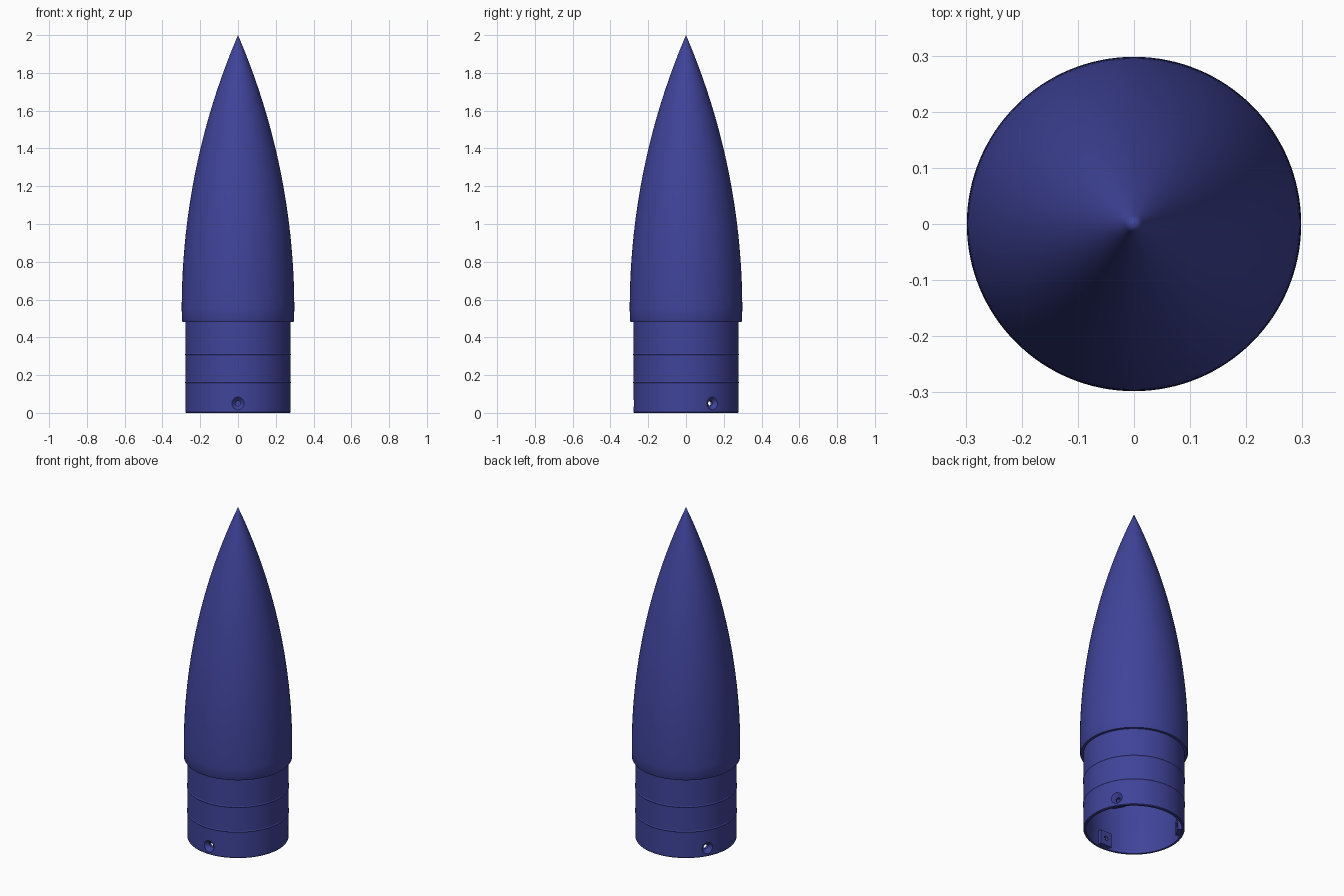
import bpy, math
from math import cos, sin, pi, radians

if "Cube" in bpy.data.objects:
    bpy.data.objects.remove(bpy.data.objects["Cube"])

SEG = 128
R, BASE, TIP = 0.298, 0.55, 2.0
BODY_R, INNER_R = 0.278, 0.263
HOLE_Z = 0.05
HOLE_ANGLES = [radians(a) for a in (-90, 30, 150)]

blue = bpy.data.materials.new("navy_blue")
blue.diffuse_color = (0.05, 0.057, 0.32, 1)
blue.use_nodes = True
blue.node_tree.nodes["Principled BSDF"].inputs["Base Color"].default_value = blue.diffuse_color


def lathe(name, profile, closed=False):
    """Revolve an (r, z) profile around z; points with r = 0 become poles."""
    verts, faces, rings = [], [], []
    for r, z in profile:
        n = 1 if r == 0 else SEG
        rings.append([len(verts) + i for i in range(n)])
        verts += [(r * cos(2 * pi * i / SEG), r * sin(2 * pi * i / SEG), z) for i in range(n)]
    pairs = list(zip(rings, rings[1:]))
    if closed:
        pairs.append((rings[-1], rings[0]))
    for a, b in pairs:
        for i in range(SEG):
            j = (i + 1) % SEG
            f = [a[i % len(a)], a[j % len(a)], b[j % len(b)], b[i % len(b)]]
            faces.append(list(dict.fromkeys(f)))
    me = bpy.data.meshes.new(name)
    me.from_pydata(verts, [], faces)
    ob = bpy.data.objects.new(name, me)
    bpy.context.collection.objects.link(ob)
    me.materials.append(blue)
    return ob


def ogive(radius, base, tip, steps=40):
    """Tangent ogive from base radius to a point at the tip."""
    length = tip - base
    rho = (radius ** 2 + length ** 2) / (2 * radius)
    pts = [(math.sqrt(rho ** 2 - (length * i / steps) ** 2) + radius - rho,
            base + length * i / steps) for i in range(steps)]
    return pts + [(0, tip)]


def smooth(ob):
    bpy.ops.object.select_all(action='DESELECT')
    ob.select_set(True)
    bpy.context.view_layer.objects.active = ob
    bpy.ops.object.shade_smooth_by_angle(angle=radians(30))


def drill(ob, cutters):
    for c in cutters:
        m = ob.modifiers.new("hole", 'BOOLEAN')
        m.object, m.operation, m.solver = c, 'DIFFERENCE', 'EXACT'


# Hollow nose cone: shoulder, lip and pointed ogive, then the inner wall
outer = [(INNER_R, 0), (BODY_R - 0.003, 0), (BODY_R, 0.004), (BODY_R, 0.48),
         (R - 0.005, 0.48), (R - 0.001, 0.488)] + ogive(R, BASE, TIP)
inner = [(r, z) for r, z in reversed(ogive(INNER_R + 0.016, BASE, TIP - 0.07))]
shell = lathe("nose_cone_shell", outer)
liner = lathe("inner_wall", inner + [(INNER_R, 0.5), (INNER_R, 0)])

# Join both surfaces into one watertight wall
bpy.ops.object.select_all(action='DESELECT')
shell.select_set(True)
liner.select_set(True)
bpy.context.view_layer.objects.active = shell
bpy.ops.object.join()
bpy.ops.object.mode_set(mode='EDIT')
bpy.ops.mesh.select_all(action='SELECT')
bpy.ops.mesh.remove_doubles(threshold=0.00005)
bpy.ops.mesh.normals_make_consistent(inside=False)
bpy.ops.object.mode_set(mode='OBJECT')

# Thin friction ridges around the shoulder
for i, z in enumerate((0.16, 0.31)):
    ridge = lathe(f"friction_ridge_{i + 1}",
                  [(BODY_R - 0.004, z - 0.005), (BODY_R, z - 0.005), (BODY_R + 0.003, z),
                   (BODY_R, z + 0.005), (BODY_R - 0.004, z + 0.005)], closed=True)
    smooth(ridge)

# Countersunk screw holes and the nut blocks behind them
cutters, blocks = [], []
for i, a in enumerate(HOLE_ANGLES):
    def place(dist):
        return (dist * cos(a), dist * sin(a), HOLE_Z)
    bpy.ops.mesh.primitive_cylinder_add(vertices=32, radius=0.013, depth=0.16,
                                        location=place(0.26), rotation=(0, pi / 2, a))
    bore = bpy.context.object
    bore.name = f"bore_cutter_{i + 1}"
    bpy.ops.mesh.primitive_cone_add(vertices=32, radius1=0.013, radius2=0.037, depth=0.024,
                                    location=place(BODY_R - 0.009), rotation=(0, pi / 2, a))
    sink = bpy.context.object
    sink.name = f"countersink_cutter_{i + 1}"
    for c in (bore, sink):
        c.hide_render = True
        c.hide_set(True)
        cutters.append(c)
    bpy.ops.mesh.primitive_cube_add(size=1, location=place(0.253), rotation=(0, 0, a))
    block = bpy.context.object
    block.name = f"nut_block_{i + 1}"
    block.scale = (0.03, 0.075, 0.085)
    block.data.materials.append(blue)
    drill(block, (bore, sink))
    blocks.append(block)

smooth(shell)
drill(shell, cutters)
